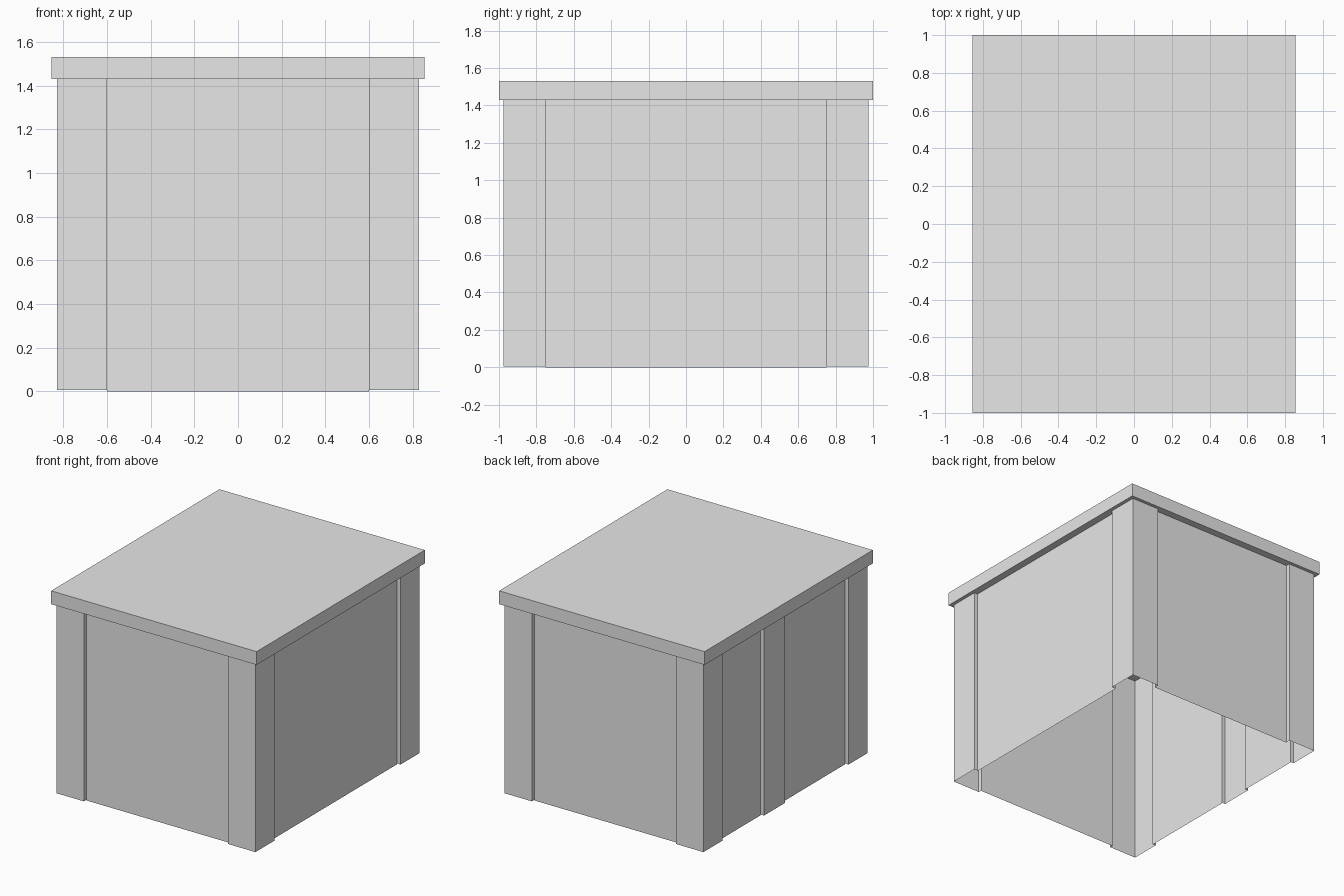
import bpy
import bmesh

cube = bpy.data.objects.get("Cube")
if cube:
    bpy.data.objects.remove(cube, do_unlink=True)

grey = bpy.data.materials.new("plain_grey")
grey.use_nodes = True
grey.diffuse_color = (0.8, 0.8, 0.8, 1)
grey.node_tree.nodes["Principled BSDF"].inputs["Base Color"].default_value = (0.8, 0.8, 0.8, 1)

EAVES, TOP = 1.43, 1.53       # underside and top of the roof
WALL_X, WALL_Y = 0.80, 0.945  # recessed wall planes
POST_X, POST_Y = 0.828, 0.975 # outer post planes
EDGE_X, EDGE_Y = 0.60, 0.75   # where the corner posts end
MID_A, MID_B = 0.255, 0.005   # ends of the middle post
POST_FOOT = 0.005


def finish(name, bm):
    mesh = bpy.data.meshes.new(name)
    bm.to_mesh(mesh)
    bm.free()
    mesh.materials.append(grey)
    obj = bpy.data.objects.new(name, mesh)
    bpy.context.collection.objects.link(obj)
    return obj


def sheet(name, path, z0=0.0, z1=EAVES):
    """Upright folded sheet that follows a plan path, anticlockwise from above."""
    bm = bmesh.new()
    low = [bm.verts.new((x, y, z0)) for x, y in path]
    high = [bm.verts.new((x, y, z1)) for x, y in path]
    for i in range(len(path) - 1):
        bm.faces.new((low[i], low[i + 1], high[i + 1], high[i]))
    return finish(name, bm)


# Wall panels between the posts
sheet("front_wall", [(-EDGE_X, -WALL_Y), (EDGE_X, -WALL_Y)])
sheet("back_wall", [(EDGE_X, WALL_Y), (-EDGE_X, WALL_Y)])
sheet("left_wall", [(WALL_X, -EDGE_Y), (WALL_X, EDGE_Y)])
sheet("right_wall_rear", [(-WALL_X, EDGE_Y), (-WALL_X, MID_A)])
sheet("right_wall_front", [(-WALL_X, MID_B), (-WALL_X, -EDGE_Y)])

# Hollow corner posts standing slightly proud of the walls
corner = [(EDGE_X, WALL_Y), (EDGE_X, POST_Y), (POST_X, POST_Y),
          (POST_X, EDGE_Y), (WALL_X, EDGE_Y)]
for sx, side in ((1, "left"), (-1, "right")):
    for sy, end in ((-1, "front"), (1, "back")):
        path = [(sx * x, sy * y) for x, y in corner]
        if sx * sy > 0:
            path.reverse()
        sheet(f"{end}_{side}_post", path, POST_FOOT)

# Middle post on the right side
sheet("right_middle_post", [(-WALL_X, MID_A), (-POST_X, MID_A),
                            (-POST_X, MID_B), (-WALL_X, MID_B)], POST_FOOT)

# Flat overhanging roof slab
bm = bmesh.new()
bmesh.ops.create_cube(bm, size=1)
bmesh.ops.scale(bm, vec=(1.71, 2.0, TOP - EAVES), verts=bm.verts)
bmesh.ops.translate(bm, vec=(0, 0, (TOP + EAVES) / 2), verts=bm.verts)
finish("roof", bm)
